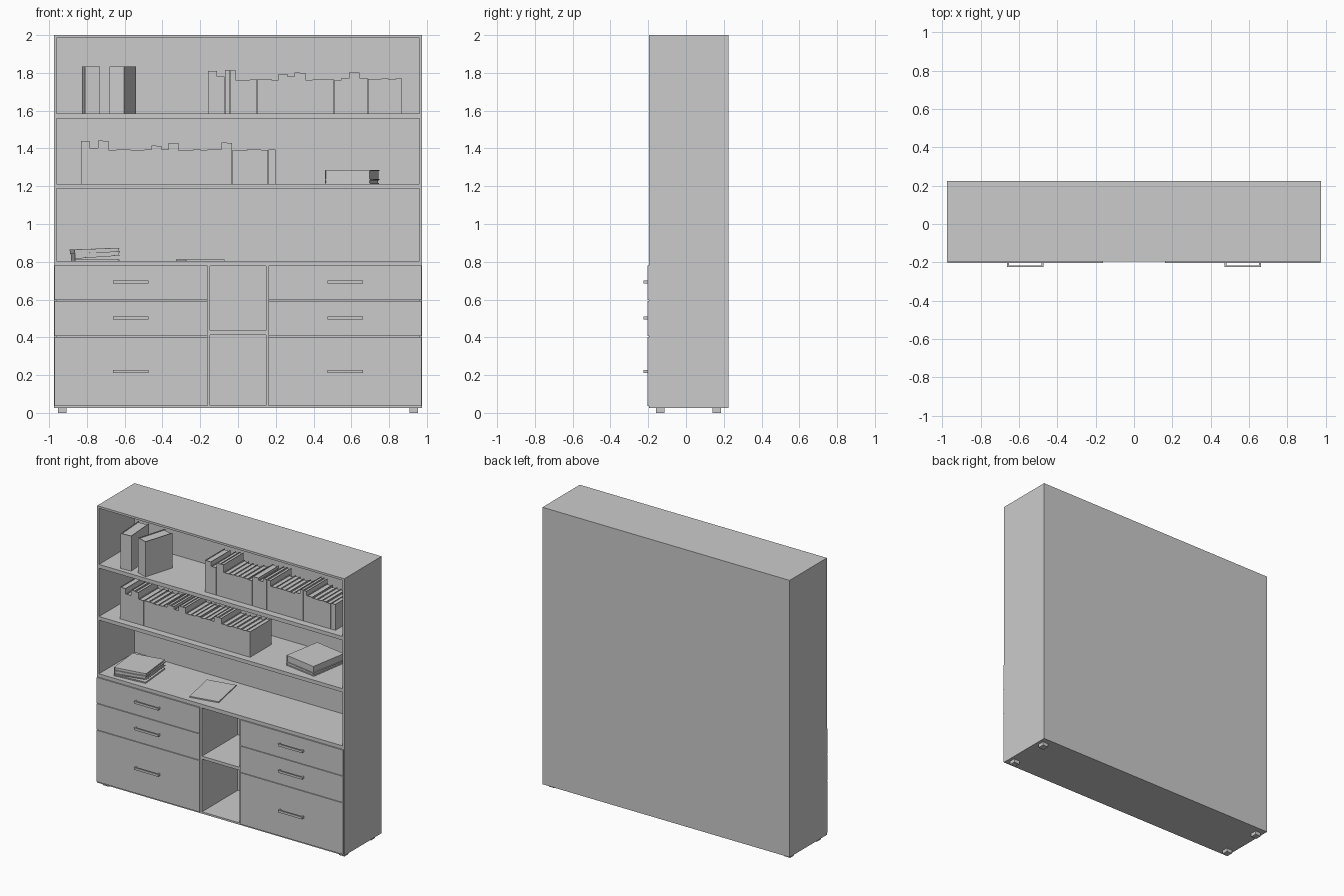
import bpy, bmesh, random
from mathutils import Matrix, Vector

if "Cube" in bpy.data.objects:
    bpy.data.objects.remove(bpy.data.objects["Cube"])
random.seed(4)


def make(name, boxes, matrix=Matrix()):
    """One object from a list of boxes (x0, x1, y0, y1, z0, z1)."""
    bm = bmesh.new()
    for x0, x1, y0, y1, z0, z1 in boxes:
        m = Matrix.Translation(((x0 + x1) / 2, (y0 + y1) / 2, (z0 + z1) / 2))
        m = m @ Matrix.Diagonal((x1 - x0, y1 - y0, z1 - z0, 1))
        bmesh.ops.create_cube(bm, size=1, matrix=m)
    me = bpy.data.meshes.new(name)
    bm.to_mesh(me)
    bm.free()
    ob = bpy.data.objects.new(name, me)
    ob.matrix_world = matrix
    bpy.context.collection.objects.link(ob)
    return ob


def book_boxes(x, w, y, d, z, h, c=0.003, inset=0.006):
    """Upright book: two covers, a spine at -y and inset pages."""
    return [(x, x + c, y, y + d, z, z + h),
            (x + w - c, x + w, y, y + d, z, z + h),
            (x + c, x + w - c, y, y + c, z, z + h),
            (x + c, x + w - c, y + c, y + d - inset, z + inset, z + h - inset)]


X, F, B = 0.975, -0.195, 0.225      # half width, carcass front, back
XI, BI = 0.96, 0.207                # inner half width, inner back

# carcass
for s, n in ((-1, "left"), (1, "right")):
    make(n + "_side_panel", [(min(s * X, s * XI), max(s * X, s * XI), F, BI, 0.025, 2)])
make("back_panel", [(-X, X, BI, B, 0.025, 2)])
for n, z0, z1 in (("top_panel", 1.985, 2), ("upper_shelf", 1.558, 1.585),
                  ("lower_shelf", 1.187, 1.213), ("counter", 0.778, 0.805),
                  ("bottom_panel", 0.025, 0.038)):
    make(n, [(-XI, XI, F, BI, z0, z1)])
make("niche_shelf", [(-0.147, 0.147, F, BI, 0.413, 0.435)])

for s, n in ((-1, "left"), (1, "right")):
    def span(a, b):
        return (min(s * a, s * b), max(s * a, s * b))
    make(n + "_partition", [(*span(0.147, 0.165), F, BI, 0.038, 0.778)])
    # drawer fronts and bracket handles
    for i, (z0, z1, hz) in enumerate(((0.036, 0.403, 0.22), (0.407, 0.593, 0.503), (0.597, 0.78, 0.692))):
        make(f"{n}_drawer_{i}", [(*span(0.162, 0.972), -0.204, F, z0, z1)])
        a, b = hz - 0.008, hz + 0.008
        make(f"{n}_handle_{i}", [(*span(0.473, 0.662), -0.225, -0.216, a, b),
                                 (*span(0.473, 0.482), -0.216, -0.204, a, b),
                                 (*span(0.653, 0.662), -0.216, -0.204, a, b)])
    # feet
    for y0, fn in ((-0.16, "front"), (0.14, "back")):
        make(f"{n}_{fn}_foot", [(*span(0.908, 0.952), y0, y0 + 0.046, 0, 0.025)])


# rows of upright books: (start x, top z), wide runs are split into thin books
def row(name, z, steps, end):
    boxes = []
    for (x0, top), (x1, _) in zip(steps, steps[1:] + [(end, 0)]):
        n = max(1, round((x1 - x0) / 0.035))
        w = (x1 - x0) / n
        for i in range(n):
            h = top - z - (random.uniform(0, 0.006) if n > 1 else 0)
            boxes += book_boxes(x0 + i * w, w - 0.0005, -0.145, random.uniform(0.215, 0.24), z, h)
    make(name, boxes)


row("upper_book_row", 1.585,
    [(-0.16, 1.81), (-0.112, 1.78), (-0.07, 1.817), (-0.012, 1.768), (0.14, 1.768),
     (0.214, 1.795), (0.262, 1.78), (0.3, 1.805), (0.357, 1.768), (0.548, 1.772),
     (0.59, 1.806), (0.643, 1.772), (0.687, 1.77)], 0.87)
row("lower_book_row", 1.213,
    [(-0.83, 1.44), (-0.785, 1.402), (-0.742, 1.445), (-0.685, 1.392), (-0.642, 1.395),
     (-0.457, 1.417), (-0.404, 1.395), (-0.367, 1.43), (-0.314, 1.395), (-0.235, 1.397),
     (-0.087, 1.432), (-0.03, 1.392), (0.01, 1.395)], 0.198)


def turn(deg, axis="Z"):
    return Matrix.Rotation(deg * 3.14159265 / 180, 4, axis)


# loose standing books
make("standing_book_left", book_boxes(0, 0.08, 0, 0.22, 0, 0.25, 0.004),
     Matrix.Translation((-0.81, -0.165, 1.585)) @ turn(4))
make("standing_book_right", book_boxes(0, 0.079, 0, 0.22, 0, 0.25, 0.004),
     Matrix.Translation((-0.68, -0.155, 1.585)) @ turn(-17))

# lying books: thickness goes to z, spine to -x
FLAT = Matrix(((0, 1, 0, 0), (0, 0, 1, 0), (1, 0, 0, 0), (0, 0, 0, 1)))


def flat_book(name, pos, t, w, d, rz, tilt=0):
    make(name, book_boxes(0, t, 0, w, 0, d, 0.004),
         Matrix.Translation(pos) @ turn(rz) @ turn(tilt, "Y") @ FLAT)


flat_book("lying_book_right_bottom", (0.46, -0.11, 1.213), 0.02, 0.245, 0.29, -9)
flat_book("lying_book_right_top", (0.46, -0.11, 1.233), 0.052, 0.245, 0.28, -10)
flat_book("lying_book_left_bottom", (-0.862, -0.165, 0.805), 0.01, 0.235, 0.25, 5)
flat_book("lying_book_left_middle", (-0.862, -0.165, 0.816), 0.024, 0.24, 0.25, 5, -4)
flat_book("lying_book_left_top", (-0.864, -0.165, 0.841), 0.024, 0.24, 0.25, 6, -2)
make("lying_notebook", [(0, 0.207, 0, 0.28, 0, 0.008)],
     Matrix.Translation((-0.275, -0.155, 0.805)) @ turn(11))
